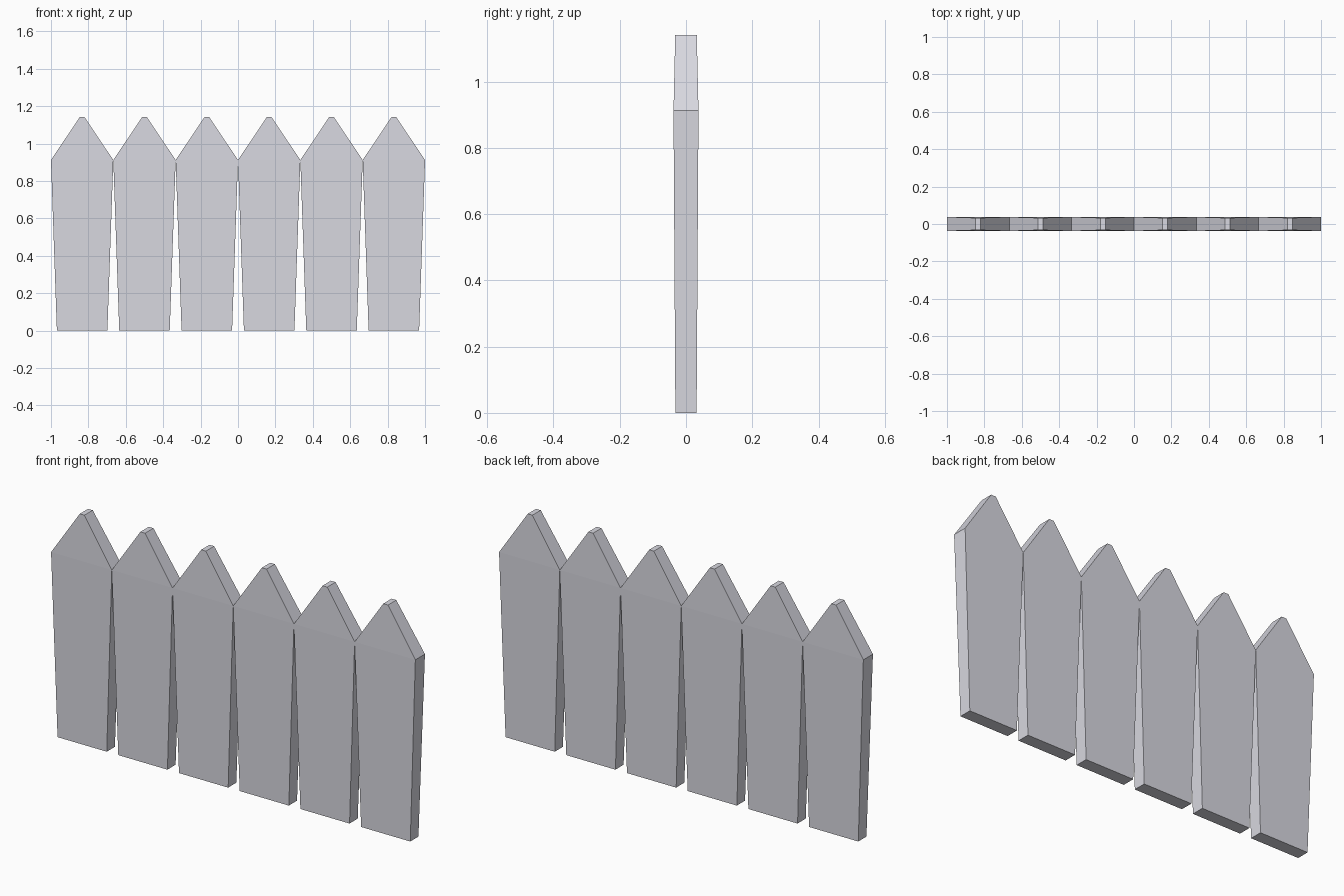
import bpy, bmesh

if "Cube" in bpy.data.objects:
    bpy.data.objects.remove(bpy.data.objects["Cube"])

mat = bpy.data.materials.new("pale_grey")
mat.diffuse_color = (0.69, 0.69, 0.75, 1)
mat.use_nodes = True
mat.node_tree.nodes["Principled BSDF"].inputs["Base Color"].default_value = mat.diffuse_color

# Picket cross-sections: (height, half width, half thickness)
SECTIONS = [(0.0, 0.135, 0.032), (0.912, 1 / 6, 0.0377), (1.141, 0.013, 0.0325)]


def picket(index, x):
    bm = bmesh.new()
    rings = [[bm.verts.new((sx * w, sy * t, z))
              for sx, sy in ((-1, -1), (1, -1), (1, 1), (-1, 1))]
             for z, w, t in SECTIONS]
    # bottom and tip caps
    bm.faces.new(rings[0][::-1])
    bm.faces.new(rings[-1])
    # flared board and pointed top
    for a, b in zip(rings, rings[1:]):
        for i in range(4):
            j = (i + 1) % 4
            bm.faces.new((a[i], a[j], b[j], b[i]))
    bmesh.ops.recalc_face_normals(bm, faces=bm.faces)
    mesh = bpy.data.meshes.new(f"fence_picket_{index}")
    bm.to_mesh(mesh)
    bm.free()
    mesh.materials.append(mat)
    obj = bpy.data.objects.new(mesh.name, mesh)
    obj.location.x = x
    bpy.context.collection.objects.link(obj)


# Row of six pickets touching at the shoulders
for n in range(6):
    picket(n + 1, (n - 2.5) / 3)
